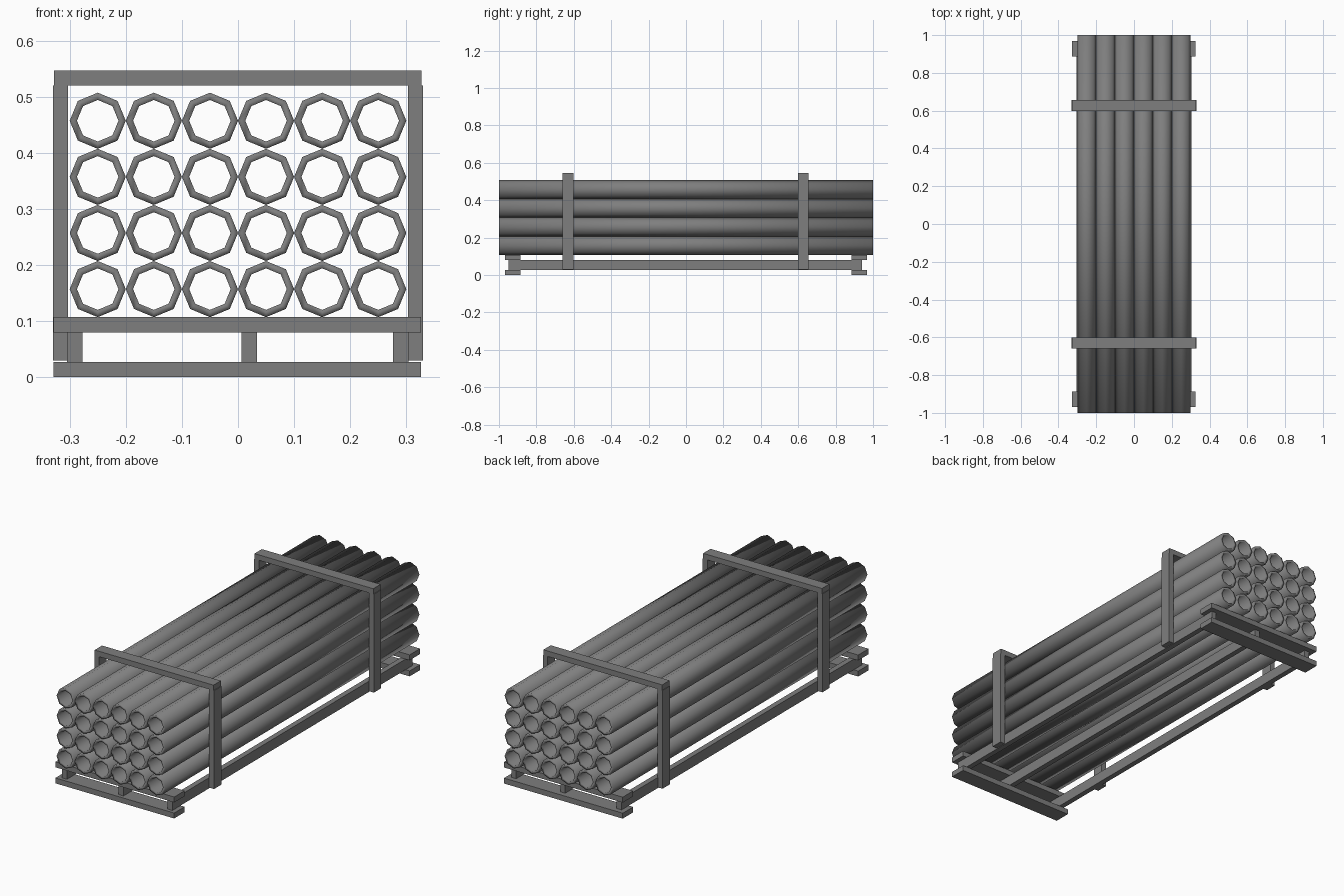
import bpy, bmesh, math

if "Cube" in bpy.data.objects:
    bpy.data.objects.remove(bpy.data.objects["Cube"])

grey = bpy.data.materials.new("steel_grey")
grey.diffuse_color = (0.21, 0.21, 0.21, 1)
grey.use_nodes = True
grey.node_tree.nodes["Principled BSDF"].inputs["Base Color"].default_value = grey.diffuse_color


def add_object(name, bm, smooth=False):
    bmesh.ops.recalc_face_normals(bm, faces=bm.faces)
    mesh = bpy.data.meshes.new(name)
    for f in bm.faces:
        f.smooth = smooth
    bm.to_mesh(mesh)
    bm.free()
    mesh.materials.append(grey)
    obj = bpy.data.objects.new(name, mesh)
    bpy.context.collection.objects.link(obj)
    return obj


def box(name, x0, x1, y0, y1, z0, z1):
    bm = bmesh.new()
    bmesh.ops.create_cube(bm, size=1)
    for v in bm.verts:
        v.co.x = x1 if v.co.x > 0 else x0
        v.co.y = y1 if v.co.y > 0 else y0
        v.co.z = z1 if v.co.z > 0 else z0
    return add_object(name, bm)


def pipe(name, cx, cz, outer=0.05, inner=0.037, sides=8):
    # hollow tube: closed loop of four rings, open bore all the way through
    bm = bmesh.new()
    rings = []
    for r, y in ((outer, -1), (outer, 1), (inner, 1), (inner, -1)):
        rings.append([bm.verts.new((cx + r * math.cos(math.tau * i / sides), y,
                                    cz + r * math.sin(math.tau * i / sides)))
                      for i in range(sides)])
    for k in range(4):
        a, b = rings[k], rings[(k + 1) % 4]
        for i in range(sides):
            j = (i + 1) % sides
            bm.faces.new((a[i], a[j], b[j], b[i]))
    return add_object(name, bm, smooth=True)


# stack of pipes, 6 across and 4 high
for row in range(4):
    for col in range(6):
        pipe(f"pipe_{row}_{col}", -0.25 + 0.1 * col, 0.157 + 0.1 * row)

# cross planks at both ends of the pallet
for end, s in (("front", -1), ("back", 1)):
    y0, y1 = sorted((s * 0.968, s * 0.886))
    box(f"{end}_lower_plank", -0.329, 0.326, y0, y1, 0, 0.027)
    box(f"{end}_upper_plank", -0.329, 0.326, y0, y1, 0.08, 0.107)

# lengthwise stringers between the planks
for name, x in (("left", -0.291), ("middle", 0.02), ("right", 0.29)):
    box(f"{name}_stringer", x - 0.0135, x + 0.0135, -0.95, 0.942, 0.027, 0.08)

# two retaining frames around the load
for end, y in (("front", -0.631), ("back", 0.627)):
    y0, y1 = y - 0.029, y + 0.029
    box(f"{end}_left_post", -0.33, -0.303, y0, y1, 0.03, 0.52)
    box(f"{end}_right_post", 0.303, 0.33, y0, y1, 0.03, 0.52)
    box(f"{end}_top_bar", -0.328, 0.327, y0, y1, 0.52, 0.547)
